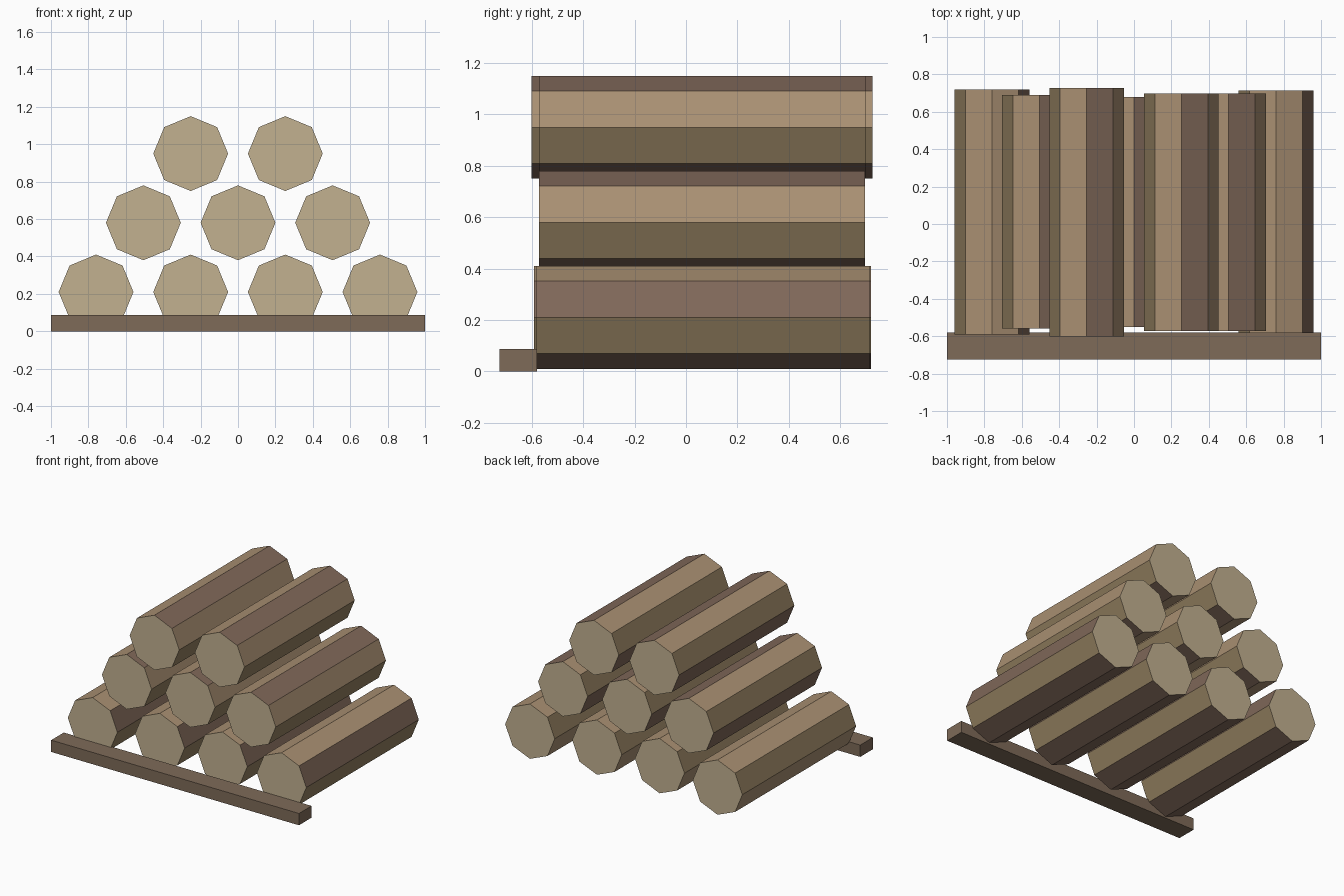
import bpy, bmesh
from math import cos, sin, pi

if "Cube" in bpy.data.objects:
    bpy.data.objects.remove(bpy.data.objects["Cube"])


def material(name, rgb):
    m = bpy.data.materials.new(name)
    m.diffuse_color = (*rgb, 1)
    m.use_nodes = True
    m.node_tree.nodes["Principled BSDF"].inputs["Base Color"].default_value = m.diffuse_color
    return m


BARK = [material("bark_light", (0.40, 0.28, 0.17)),
        material("bark_dark", (0.215, 0.138, 0.10)),
        material("bark_mid", (0.30, 0.22, 0.12))]
CUT = material("cut_wood", (0.54, 0.44, 0.28))
RAIL = material("rail_wood", (0.21, 0.145, 0.098))


def finish(name, bm, mats):
    bmesh.ops.recalc_face_normals(bm, faces=bm.faces)
    me = bpy.data.meshes.new(name)
    bm.to_mesh(me)
    bm.free()
    for m in mats:
        me.materials.append(m)
    ob = bpy.data.objects.new(name, me)
    bpy.context.collection.objects.link(ob)


def log(name, x, z, y0, y1, tones, r=0.2):
    """Eight-sided log along y; one bark tone per side, pale cut ends."""
    bm = bmesh.new()
    rings = [[bm.verts.new((x + r * cos(i * pi / 4), y, z + r * sin(i * pi / 4)))
              for i in range(8)] for y in (y0, y1)]
    for ring in rings:
        bm.faces.new(ring).material_index = 3
    a, b = rings
    for i, tone in enumerate(tones):
        j = (i + 1) % 8
        bm.faces.new((a[i], a[j], b[j], b[i])).material_index = tone
    finish(name, bm, BARK + [CUT])


# Stacked rows: height, side tones, front and back end of each log
UPPER = (0, 1, 0, 2, 1, 0, 1, 2)
LOWER = (1, 0, 0, 2, 0, 1, 1, 2)
ROWS = [
    ("bottom", 0.21, LOWER, [(-0.592, 0.72), (-0.54, 0.665), (-0.54, 0.665), (-0.582, 0.715)]),
    ("middle", 0.58, UPPER, [(-0.56, 0.69), (-0.55, 0.68), (-0.573, 0.697)]),
    ("top", 0.95, UPPER, [(-0.602, 0.726), (-0.573, 0.699)]),
]
STEP = 0.506
for row, z, tones, ends in ROWS:
    for k, (y0, y1) in enumerate(ends):
        log(f"{row}_log_{k + 1}", (k - (len(ends) - 1) / 2) * STEP, z, y0, y1, tones)

# Front rail on the ground
bm = bmesh.new()
bmesh.ops.create_cube(bm, size=1)
bmesh.ops.scale(bm, vec=(2.0, 0.145, 0.086), verts=bm.verts)
bmesh.ops.translate(bm, vec=(0, -0.653, 0.043), verts=bm.verts)
finish("front_rail", bm, [RAIL])
